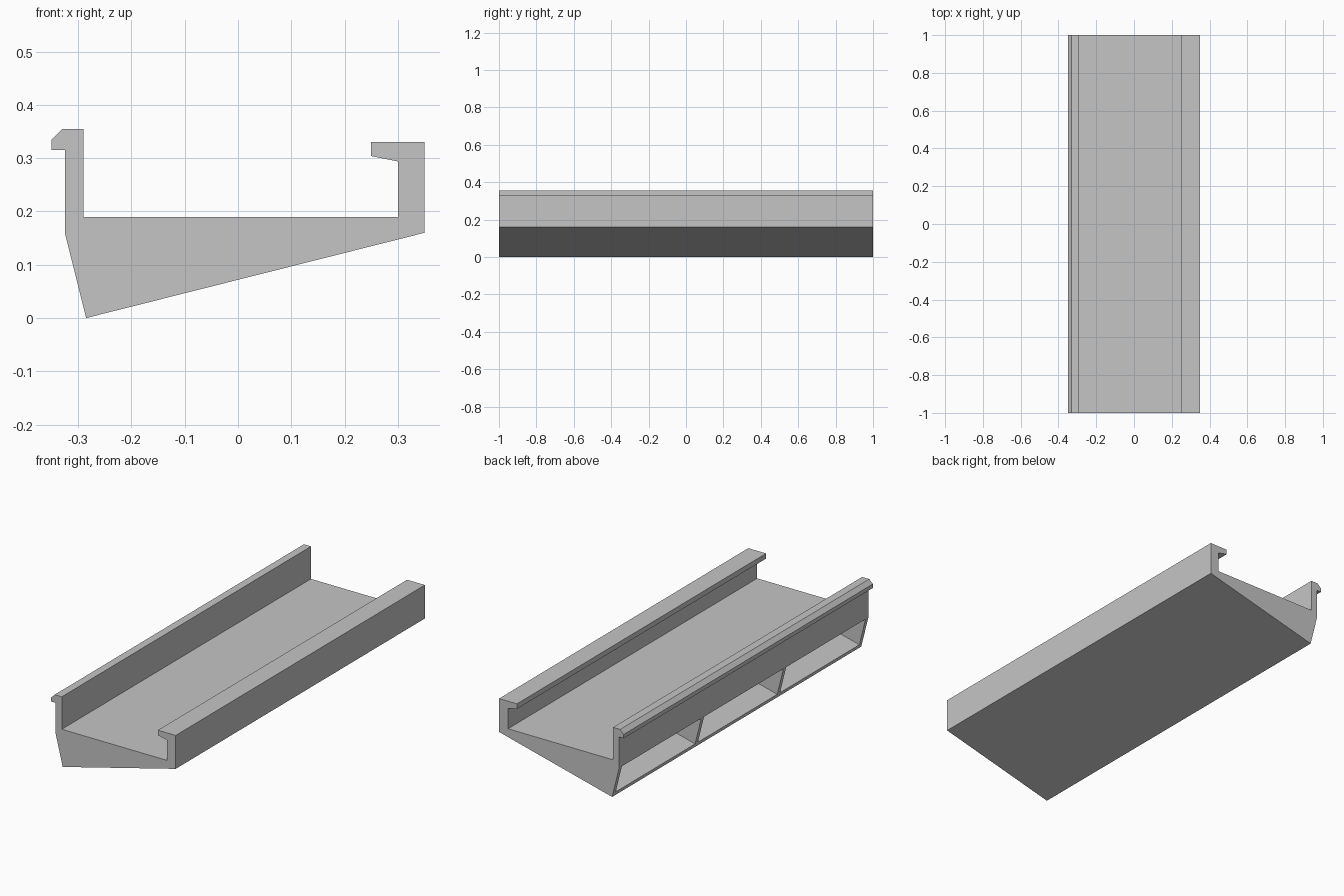
import bpy
import bmesh

cube = bpy.data.objects.get("Cube")
if cube:
    bpy.data.objects.remove(cube, do_unlink=True)

# Single plain grey
grey = bpy.data.materials.new("light_grey")
grey.use_nodes = True
colour = (0.56, 0.56, 0.56, 1)
grey.diffuse_color = colour
grey.node_tree.nodes["Principled BSDF"].inputs["Base Color"].default_value = colour


def prisms(name, profile, spans):
    """Extrude an x-z profile along y, once for each (start, end) span."""
    bm = bmesh.new()
    for start, end in spans:
        face = bm.faces.new([bm.verts.new((x, start, z)) for x, z in profile])
        out = bmesh.ops.extrude_face_region(bm, geom=[face])
        moved = [v for v in out["geom"] if isinstance(v, bmesh.types.BMVert)]
        bmesh.ops.translate(bm, verts=moved, vec=(0, end - start, 0))
    bmesh.ops.recalc_face_normals(bm, faces=bm.faces)
    mesh = bpy.data.meshes.new(name)
    bm.to_mesh(mesh)
    bm.free()
    mesh.materials.append(grey)
    obj = bpy.data.objects.new(name, mesh)
    bpy.context.collection.objects.link(obj)
    return obj


# Channel: wedge base, tall clip wall on one side, inward lip on the other
profile = [
    (-0.285, 0), (0.35, 0.16), (0.35, 0.33), (0.25, 0.33), (0.25, 0.304),
    (0.30, 0.294), (0.30, 0.19), (-0.29, 0.19), (-0.29, 0.355),
    (-0.33, 0.355), (-0.35, 0.335), (-0.35, 0.315), (-0.325, 0.315),
    (-0.325, 0.16),
]
channel = prisms("channel_rail", profile, [(-1, 1)])

# Three wedge-shaped pockets opening through the slanted side
wall, count, ceiling = 0.022, 3, 0.158
slope = 0.16 / 0.635


def floor_z(x):
    return slope * (x + 0.285) + 0.02


tip = (ceiling - 0.02) / slope - 0.285
outer = -0.42
pocket = [(outer, floor_z(outer)), (tip, ceiling), (outer, ceiling)]
length = (2 - wall * (count + 1)) / count
starts = [-1 + wall + i * (length + wall) for i in range(count)]
cutter = prisms("pocket_cutter", pocket, [(s, s + length) for s in starts])
cutter.hide_render = True

# Cut the pockets and discard the cutter
cut = channel.modifiers.new("pockets", "BOOLEAN")
cut.operation = "DIFFERENCE"
cut.solver = "EXACT"
cut.object = cutter
bpy.context.view_layer.objects.active = channel
bpy.ops.object.modifier_apply(modifier=cut.name)
bpy.data.objects.remove(cutter, do_unlink=True)
